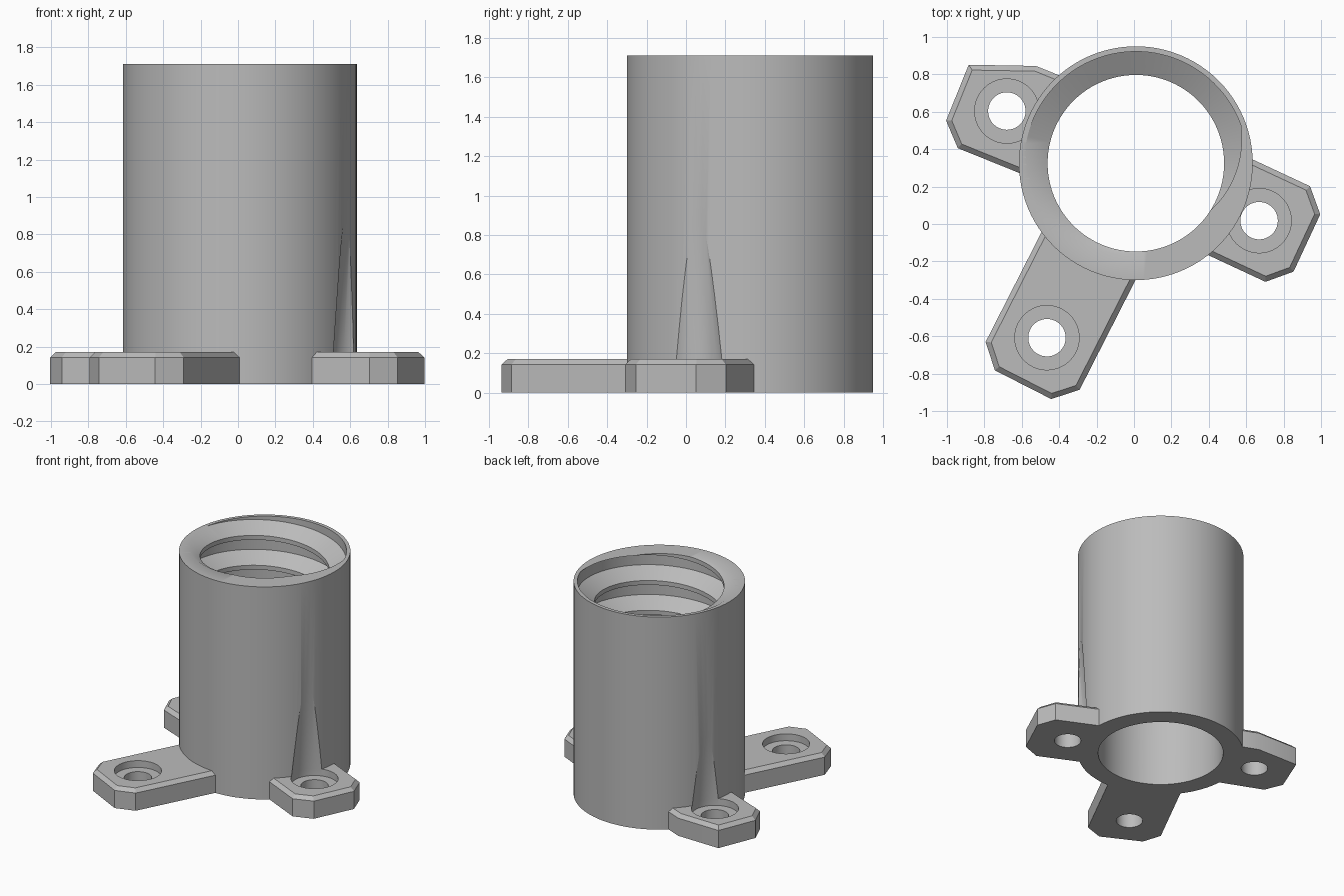
import bpy, bmesh
from math import radians, cos, sin, pi
from mathutils import Matrix, Vector

if "Cube" in bpy.data.objects:
    bpy.data.objects.remove(bpy.data.objects["Cube"], do_unlink=True)

AXIS = Vector((0.01, 0.325, 0))
HEIGHT, OUTER, BORE, ROOT = 1.71, 0.625, 0.472, 0.597
PLATE, CHAMFER, HALF = 0.17, 0.028, 0.282
PITCH = 0.24

grey = bpy.data.materials.new("plain grey")
grey.use_nodes = True
grey.diffuse_color = (0.5, 0.5, 0.5, 1)
grey.node_tree.nodes["Principled BSDF"].inputs["Base Color"].default_value = (0.5, 0.5, 0.5, 1)


def finish(bm, name, place):
    bmesh.ops.remove_doubles(bm, verts=bm.verts, dist=1e-5)
    bmesh.ops.recalc_face_normals(bm, faces=bm.faces)
    bm.transform(place)
    mesh = bpy.data.meshes.new(name)
    bm.to_mesh(mesh)
    bm.free()
    mesh.materials.append(grey)
    obj = bpy.data.objects.new(name, mesh)
    bpy.context.collection.objects.link(obj)
    return obj


def sweep(name, section, place, start=0.0, turns=1.0, rise=0.0, steps=96):
    """Turn a closed (radius, z) section about z; rise per turn makes a helix."""
    bm = bmesh.new()
    count = round(steps * turns)
    rings = []
    for i in range(count + 1):
        a = start + 2 * pi * i / steps
        lift = rise * i / steps
        rings.append([bm.verts.new((r * cos(a), r * sin(a), z + lift)) for r, z in section])
    n = len(section)
    for a, b in zip(rings, rings[1:]):
        for k in range(n):
            bm.faces.new((a[k], a[(k + 1) % n], b[(k + 1) % n], b[k]))
    if rise:
        bm.faces.new(rings[0])
        bm.faces.new(rings[-1])
    return finish(bm, name, place)


def cut(obj, cutter):
    mod = obj.modifiers.new("cut", 'BOOLEAN')
    mod.operation, mod.solver, mod.object = 'DIFFERENCE', 'EXACT', cutter
    bpy.context.view_layer.objects.active = obj
    bpy.ops.object.modifier_apply(modifier=mod.name)


def make_tab(name, outline, place):
    bm = bmesh.new()
    base = bm.faces.new([bm.verts.new((u, v, 0)) for u, v in outline])
    up = bmesh.ops.extrude_face_region(bm, geom=[base])["geom"]
    bmesh.ops.translate(bm, vec=(0, 0, PLATE), verts=[v for v in up if isinstance(v, bmesh.types.BMVert)])
    bmesh.ops.recalc_face_normals(bm, faces=bm.faces)
    rim = [e for e in bm.edges if all(v.co.z > PLATE / 2 for v in e.verts)]
    bmesh.ops.bevel(bm, geom=rim, offset=CHAMFER, segments=1, affect='EDGES')
    return finish(bm, name, place)


# Tube and its bore
centre = Matrix.Translation(AXIS)
tube = sweep("tube", [(BORE, 0), (OUTER, 0), (OUTER, HEIGHT), (BORE, HEIGHT)], centre)

# Internal screw thread, running out through the top rim
turns = 3.5
end = radians(320)
low = HEIGHT + PITCH * 150 / 360 - PITCH * turns
groove = [(BORE - 0.03, low - 0.087), (ROOT, low), (ROOT, low + 0.1), (BORE - 0.03, low + 0.143)]
thread = sweep("thread_cutter", groove, centre, end - 2 * pi * turns, turns, PITCH)
cut(tube, thread)

# Mounting tabs: name, direction, distance of the screw hole from the tube axis
parts, cutters = [tube], [thread]
for name, angle, reach in (("left_tab", -25, 0.727), ("front_tab", -117, 1.047), ("right_tab", 158, 0.744)):
    place = centre @ Matrix.Rotation(radians(angle), 4, 'Z')
    tip, corner = reach + HALF, 0.113
    outline = [(0.5, HALF), (tip - corner, HALF), (tip, HALF - corner)]
    if name == "right_tab":
        # this tab is trimmed flush along the back
        outline += [(tip, -0.153), (0.69, -HALF), (0.5, -HALF)]
    else:
        outline += [(tip, corner - HALF), (tip - corner, -HALF), (0.5, -HALF)]
    tab = make_tab(name, outline, place)

    # Screw hole, head recess and tapering driver clearance
    floor = PLATE - 0.055
    drill = [(0, -0.1), (0.1, -0.1), (0.1, floor), (0.172, floor), (0.172, PLATE), (0.045, 1.5), (0, 1.5)]
    cutter = sweep(name + "_drill", drill, place @ Matrix.Translation((reach, 0, 0)), steps=64)
    cut(tab, cutter)
    if reach < 1:
        cut(tube, cutter)
    parts.append(tab)
    cutters.append(cutter)

for c in cutters:
    bpy.data.objects.remove(c, do_unlink=True)

# Smooth round walls, crisp edges
bpy.ops.object.select_all(action='DESELECT')
for p in parts:
    p.select_set(True)
bpy.context.view_layer.objects.active = tube
bpy.ops.object.shade_smooth_by_angle(angle=radians(30))
